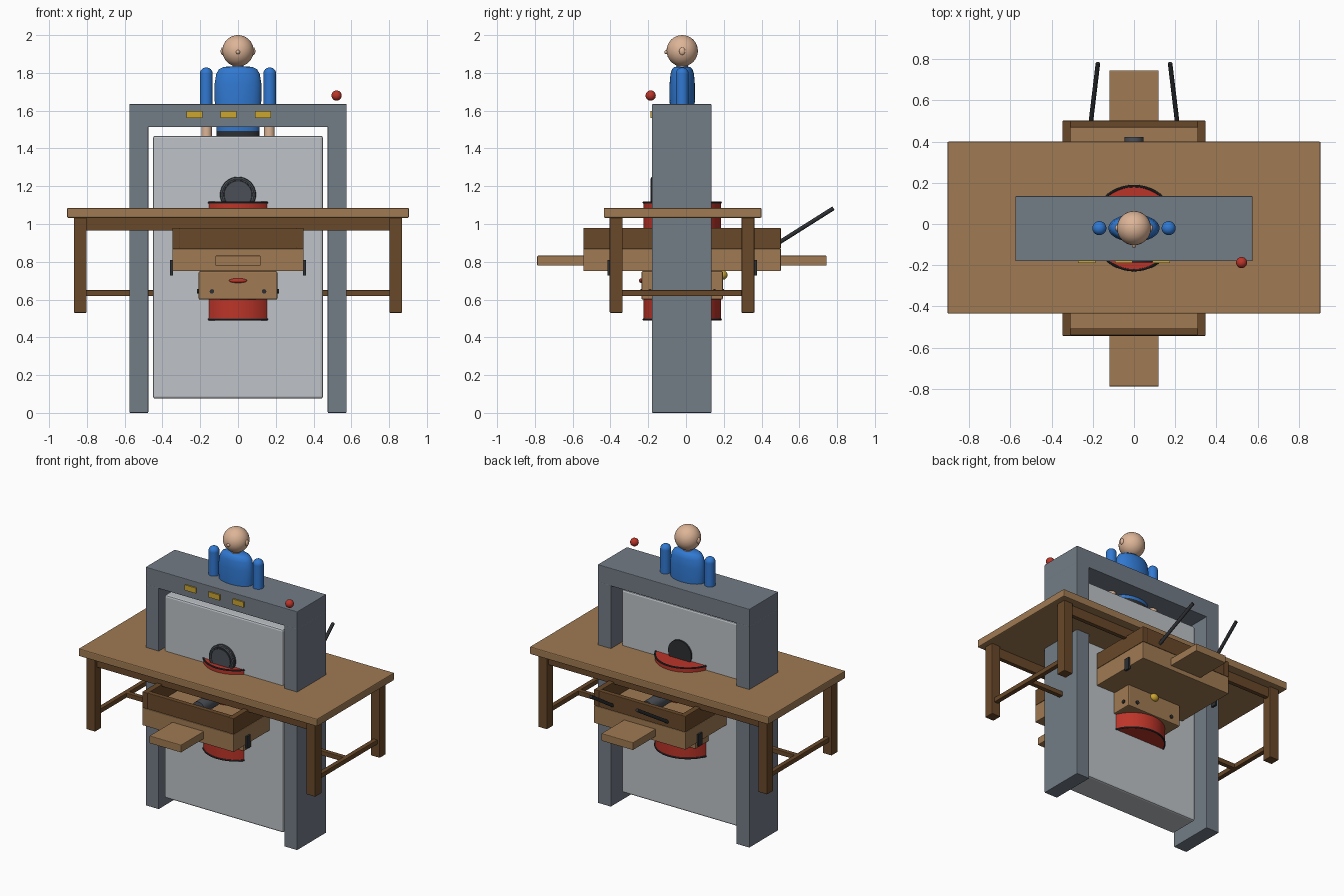
import bpy, math
from mathutils import Vector

cube = bpy.data.objects.get("Cube")
if cube:
    bpy.data.objects.remove(cube)


def mat(name, r, g, b):
    m = bpy.data.materials.new(name)
    m.use_nodes = True
    m.diffuse_color = (r, g, b, 1)
    m.node_tree.nodes["Principled BSDF"].inputs["Base Color"].default_value = (r, g, b, 1)
    return m


WOOD = mat("oak", 0.35, 0.195, 0.085)
DARK = mat("dark_wood", 0.14, 0.065, 0.022)
GREY = mat("slate_grey", 0.17, 0.20, 0.24)
PALE = mat("pale_grey", 0.52, 0.55, 0.58)
RED = mat("red", 0.50, 0.035, 0.022)
BLUE = mat("blue", 0.03, 0.19, 0.64)
SKIN = mat("skin", 0.72, 0.46, 0.31)
BLACK = mat("black", 0.025, 0.028, 0.032)
GOLD = mat("gold", 0.60, 0.38, 0.03)
STEEL = mat("dark_steel", 0.07, 0.08, 0.095)
CY = -0.02  # shared centre line of the parts


def finish(name, m, smooth=True):
    ob = bpy.context.object
    ob.name = name
    ob.data.materials.append(m)
    if smooth:
        bpy.ops.object.shade_smooth_by_angle(angle=math.radians(40))
    return ob


def box(name, m, x, y, z, bevel=0.004):
    """Box from (min, max) pairs."""
    lo, hi = Vector((x[0], y[0], z[0])), Vector((x[1], y[1], z[1]))
    bpy.ops.mesh.primitive_cube_add(size=1, location=(lo + hi) / 2)
    bpy.context.object.scale = hi - lo
    bpy.ops.object.transform_apply(location=False, rotation=False, scale=True)
    ob = finish(name, m, False)
    if bevel:
        mod = ob.modifiers.new("edge", "BEVEL")
        mod.width, mod.segments = bevel, 2
    return ob


def rod(name, m, a, b, r, sides=32):
    """Cylinder between two points."""
    a, b = Vector(a), Vector(b)
    bpy.ops.mesh.primitive_cylinder_add(vertices=sides, radius=r, depth=(b - a).length,
                                        location=(a + b) / 2)
    bpy.context.object.rotation_euler = (b - a).to_track_quat('Z', 'Y').to_euler()
    return finish(name, m)


def ball(name, m, c, rx, ry=None, rz=None):
    bpy.ops.mesh.primitive_uv_sphere_add(segments=32, ring_count=16, location=c)
    bpy.context.object.scale = (rx, ry or rx, rz or rx)
    return finish(name, m)


def ring(name, m, c, R, r, rot=(0, 0, 0)):
    bpy.ops.mesh.primitive_torus_add(major_radius=R, minor_radius=r, location=c, rotation=rot,
                                     major_segments=48, minor_segments=8)
    return finish(name, m)


def span(c, half):
    return (c - half, c + half)


SIDES = (("left", 1), ("right", -1))

# Gate: two posts, beam and hanging panel
for side, s in SIDES:
    box(side + "_post", GREY, span(s * 0.525, 0.05), (-0.18, 0.135), (0, 1.52))
box("top_beam", GREY, (-0.575, 0.575), (-0.18, 0.135), (1.513, 1.635))
box("panel", PALE, (-0.45, 0.45), (-0.155, 0.055), (0.075, 1.467), 0.012)
for i, x in enumerate((-0.23, -0.05, 0.132)):
    box(f"gold_plate_{i}", GOLD, span(x, 0.042), (-0.189, -0.18), (1.56, 1.597), 0)
ball("red_knob", RED, (0.522, -0.187, 1.68), 0.027)

# Table
box("table_top", WOOD, (-0.905, 0.905), (-0.435, 0.4), (1.033, 1.085), 0.006)
for side, s in SIDES:
    for end, y in (("front", -0.37), ("back", 0.328)):
        box(f"{end}_{side}_leg", DARK, span(s * 0.835, 0.034), span(y, 0.034), (0.53, 1.035))
    box(side + "_stretcher", DARK, span(s * 0.835, 0.016), (-0.34, 0.3), (0.618, 0.65))
box("middle_stretcher", DARK, (-0.835, 0.835), span(CY, 0.016), (0.618, 0.65))
for end, y in (("front", -0.37), ("back", 0.328)):
    box(end + "_apron", DARK, (-0.81, 0.81), span(y, 0.015), (0.965, 1.035))

# Tray with raised rim and through plank
box("tray", WOOD, (-0.347, 0.347), (-0.543, 0.502), (0.75, 0.87))
for side, s in SIDES:
    box(side + "_rim", DARK, span(s * 0.327, 0.02), (-0.543, 0.502), (0.87, 0.98))
for end, y in (("front", -0.523), ("back", 0.485)):
    box(end + "_rim", DARK, (-0.31, 0.31), span(y, 0.017), (0.87, 0.98))
box("plank", WOOD, (-0.12, 0.12), (-0.788, 0.745), (0.78, 0.832))
rod("tray_roller", STEEL, (0, -0.43, 0.915), (0, 0.422, 0.915), 0.045)

# Clips and handles on the tray
for side, s in SIDES:
    for end, y in (("front", -0.395), ("back", 0.355)):
        box(f"{end}_{side}_clip", BLACK, span(s * 0.352, 0.007), span(y, 0.02), (0.727, 0.81), 0)
    rod(side + "_handle", BLACK, (s * 0.21, 0.49, 0.90), (s * 0.175, 0.78, 1.083), 0.011, 16)

# Drum with dark rims
rod("drum", RED, (0, CY, 0.492), (0, CY, 1.115), 0.205, 64)
for end, z in (("lower", 0.495), ("upper", 1.113)):
    ring(end + "_drum_rim", BLACK, (0, CY, z), 0.204, 0.006)

# Block under the tray with bolts and end buttons
box("lower_block", WOOD, (-0.208, 0.208), (-0.235, 0.195), (0.60, 0.75), 0.006)
for side, s in SIDES:
    for end, y in (("front", -0.235), ("back", 0.195)):
        rod(f"{end}_{side}_bolt", BLACK, (s * 0.138, y - 0.007, 0.643),
            (s * 0.138, y + 0.007, 0.643), 0.012, 16)
    for y in (-0.19, 0.15):
        rod(side + "_side_bolt", BLACK, (s * 0.2, y, 0.643), (s * 0.216, y, 0.643), 0.012, 16)
ball("front_button", RED, (0, -0.235, 0.70), 0.048, 0.014, 0.012)
ball("gold_button", GOLD, (0, 0.195, 0.73), 0.03, 0.025, 0.025)

# Round window through the panel
rod("window_shaft", STEEL, (0, -0.176, 1.155), (0, 0.065, 1.155), 0.085, 48)
rod("window_glass", BLACK, (0, 0.06, 1.155), (0, 0.069, 1.155), 0.088, 48)
rod("window_front", BLACK, (0, -0.182, 1.155), (0, -0.15, 1.155), 0.093, 48)
rod("window_pane", STEEL, (0, -0.186, 1.155), (0, -0.18, 1.155), 0.07, 48)
ring("window_frame", STEEL, (0, -0.176, 1.155), 0.084, 0.011, (math.pi / 2, 0, 0))

# Figure: torso turned from a profile and flattened, then head and arms
profile = ((0, 1.835), (0.075, 1.832), (0.1, 1.82), (0.115, 1.795), (0.124, 1.74),
           (0.124, 1.66), (0.118, 1.58), (0.113, 1.49), (0, 1.49))
N = 40
verts = [(r * math.cos(math.tau * i / N), r * math.sin(math.tau * i / N) * 0.54 + CY, z)
         for r, z in profile for i in range(N)]
faces = [(j * N + i, (j + 1) * N + i, (j + 1) * N + (i + 1) % N, j * N + (i + 1) % N)
         for j in range(len(profile) - 1) for i in range(N)]
mesh = bpy.data.meshes.new("torso")
mesh.from_pydata(verts, [], faces)
mesh.validate()
torso = bpy.data.objects.new("torso", mesh)
bpy.context.collection.objects.link(torso)
bpy.ops.object.select_all(action='DESELECT')
torso.select_set(True)
bpy.context.view_layer.objects.active = torso
finish("torso", BLUE)

belt = rod("belt", BLACK, (0, CY, 1.44), (0, CY, 1.492), 1)
belt.scale = (0.115, 0.062, 1)
rod("neck", SKIN, (0, CY, 1.81), (0, CY, 1.86), 0.03)
ball("head", SKIN, (0, CY, 1.917), 0.083)
ball("nose", SKIN, (0, CY - 0.084, 1.91), 0.011)
for side, s in SIDES:
    ball(side + "_ear", SKIN, (s * 0.082, CY, 1.915), 0.01, 0.016, 0.02)
    ball(side + "_shoulder", BLUE, (s * 0.168, CY, 1.795), 0.034)
    rod(side + "_sleeve", BLUE, (s * 0.168, CY, 1.53), (s * 0.168, CY, 1.795), 0.034)
    rod(side + "_forearm", SKIN, (s * 0.166, CY, 1.44), (s * 0.166, CY, 1.54), 0.028)
